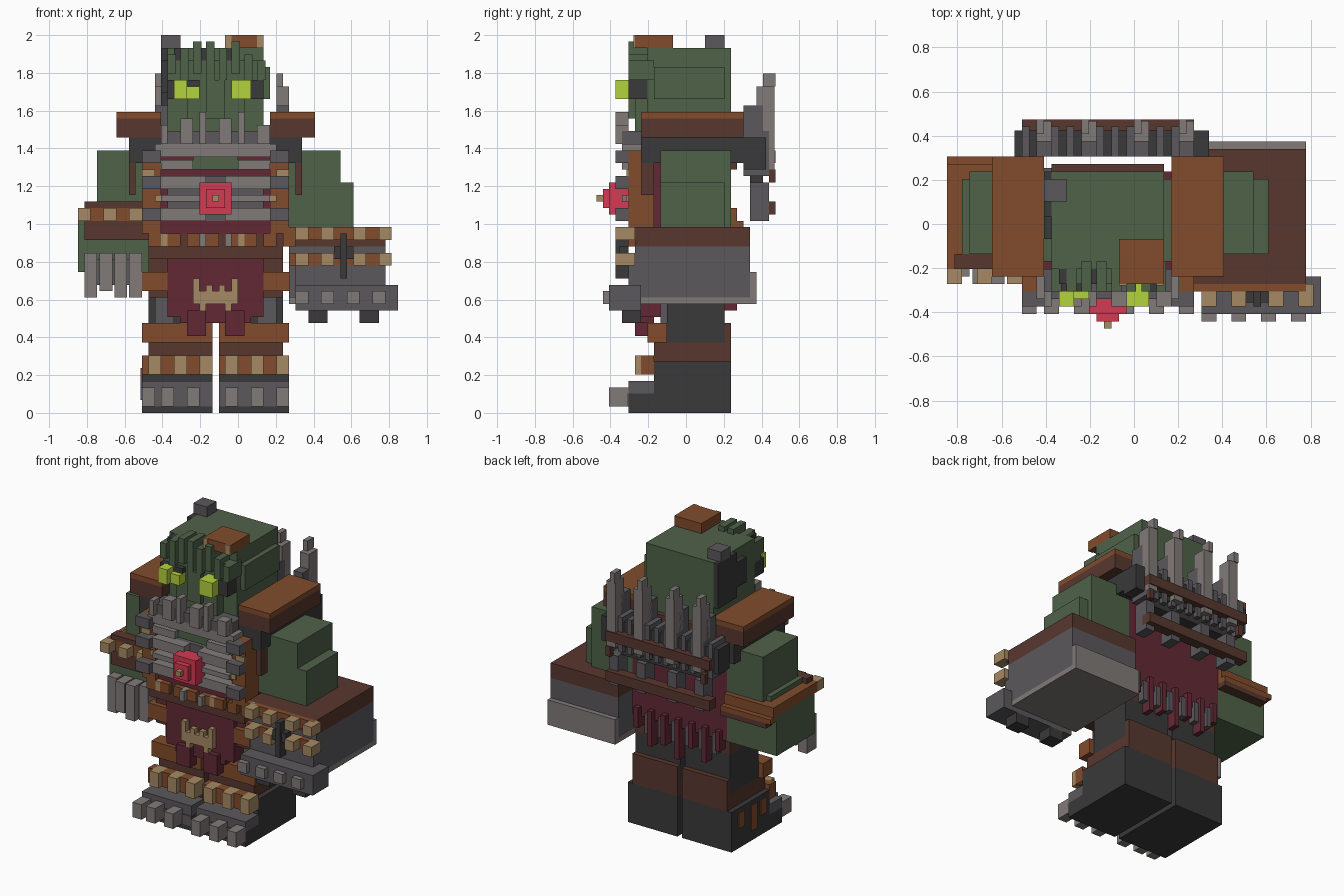
import bpy
import bmesh
from mathutils import Matrix, Vector

cube = bpy.data.objects.get("Cube")
if cube:
    bpy.data.objects.remove(cube)

UNIT = 2 / 59      # edge of one block
MIDDLE = -7        # sum of mirrored x positions (the body is off centre)


def paint(name, hex_code):
    """Make a flat material from a display colour."""
    rgb = [(int(hex_code[i:i + 2], 16) / 255) ** 2.2 for i in (0, 2, 4)]
    mat = bpy.data.materials.new(name)
    mat.use_nodes = True
    mat.diffuse_color = (*rgb, 1)
    shader = mat.node_tree.nodes["Principled BSDF"]
    shader.inputs["Base Color"].default_value = (*rgb, 1)
    shader.inputs["Roughness"].default_value = 0.9
    return mat


green = paint("skin green", "50624a")
dark = paint("charcoal", "3c3c3c")
steel = paint("steel grey", "5b595c")
bone = paint("bone grey", "807a78")
brown = paint("dark leather", "593a32")
orange = paint("tan leather", "804d30")
red = paint("dark red cloth", "622d38")
ruby = paint("gem red", "d43c54")
tan = paint("horn tan", "a58863")
lime = paint("eye lime", "b2d240")


def part(name, mat, *boxes, mirror=False):
    """One object made of boxes given as x, y and z ranges in blocks."""
    boxes = list(boxes)
    if mirror:
        boxes += [((MIDDLE - x[1], MIDDLE - x[0]), y, z) for x, y, z in boxes]
    bm = bmesh.new()
    for box in boxes:
        centre = Vector([(a + b) / 2 * UNIT for a, b in box])
        size = [(b - a) * UNIT for a, b in box]
        bmesh.ops.create_cube(bm, size=1, matrix=Matrix.Translation(centre) @ Matrix.Diagonal((*size, 1)))
    mesh = bpy.data.meshes.new(name)
    bm.to_mesh(mesh)
    bm.free()
    mesh.materials.append(mat)
    obj = bpy.data.objects.new(name, mesh)
    bpy.context.collection.objects.link(obj)
    return obj


def row(name, mat, starts, width, y, z):
    """Equal blocks repeated along x."""
    return part(name, mat, *[((x, x + width), y, z) for x in starts])


# Feet and legs
part("boots", dark, ((-3, 8), (-9, 7), (0, 3)), ((-3, 8), (-5, 7), (3, 8)), mirror=True)
part("toe_caps", steel, ((-3, 8), (-9, -5), (3, 5)), ((-3, 8), (-9.2, -9), (1, 3)), mirror=True)
row("toe_claws", bone, (-15, -12, -8, -2, 2, 6), 2, (-12, -9), (1, 4))
part("right_boot_patches", orange, *[((-15.2, -15), (y, y + 2), (low, 7)) for y, low in ((-4, 4), (-1, 2), (3, 4))])
part("boot_fringe", orange, ((-3, 8), (-7, -5), (6, 9)), mirror=True)
row("boot_studs", tan, (-14, -10, -6, -2, 2, 6), 2, (-8, -5), (6, 9))
part("boot_cuffs", brown, ((-3, 7), (-5, 7), (8, 11)), ((-3, 7), (6, 7), (11, 14)), mirror=True)
part("knee_guards", orange, ((-3, 8), (-6, -3), (11, 14)), mirror=True)
part("legs", dark, ((-3, 7), (-3, 6), (11, 19)), mirror=True)
part("thigh_plates", steel, ((3, 6), (-4, -3), (14, 19)), mirror=True)

# Hips, apron and belt
part("pelvis", brown, ((-14, 7), (-6, 6), (18, 26)))
part("hip_guards", orange, ((4, 8), (-7, -3), (19, 22)), mirror=True)
part("apron", red, ((-11, 4), (-7, -4), (15, 26)), ((-9, 2), (-7, -5), (14, 15)),
     ((-8, -5), (-8, -6), (12, 16)), ((-2, 1), (-8, -6), (12, 16)))
part("apron_emblem", tan, ((-7, 0), (-8, -7), (17, 19)),
     ((-7, -6), (-8, -7), (19, 21)), ((-5, -4), (-8, -7), (19, 20)),
     ((-6, -5), (-8, -7), (16, 17)), mirror=True)
part("belt", brown, ((-14, 7), (-8, -4), (24, 28)))
row("belt_blocks", orange, range(-14, 8, 3), 2, (-9, -7), (26, 28))
row("belt_pegs", tan, range(-12, 6, 6), 1, (-9, -7), (26, 28))
part("belt_pins", bone, ((-2, -1), (-10, -8), (26, 28)), mirror=True)
part("sash", red, ((-14, 7), (-8, -5), (28, 30)))

# Torso and tattered back cloth
part("torso", red, ((-14, 7), (-6, 7), (22, 42)))
part("back_cloth_strips", red, *[((x, x + 1), (6, 8), (low, 24)) for x, low in
                                 zip(range(-13, 7, 3), (20, 17, 19, 16, 18, 17, 20))])
row("back_cloth_tags", steel, range(-12, 6, 3), 1, (6, 7.5), (19, 23))
part("back_collar", brown, ((-11, 4), (6, 8), (38, 44)))
part("chest_straps", orange, ((5, 8), (-9, -5), (28, 41)), mirror=True)
part("strap_studs", tan, ((6, 8), (-9.3, -9), (37, 38)), ((5, 6), (-9.3, -9), (33, 34)), mirror=True)

# Rib armour and gem
part("rib_backing", steel, ((-11, 4), (-8, -6), (30, 37)))
part("lower_ribs", bone, *[((-2, end), (-10, -8), (low, high)) for low, high, end in
                           ((30, 32, 6), (33, 34, 5), (35, 37, 6))], mirror=True)
part("upper_ribs", bone, ((-13, 6), (-10, -6), (40, 42)))
part("upper_rib_sides", bone, ((0, 5), (-10, -6), (38, 39.5)), mirror=True)
part("rib_ends", steel, *[((5, 8), (-11, -9), (z, z + 2)) for z in (30, 35, 39)], mirror=True)
part("chest_gem", ruby, ((-6, -1), (-12, -9), (31, 36)), ((-5, -2), (-13, -12), (32, 35)))
part("gem_tip", tan, ((-4, -3), (-14, -13), (33, 34)))

# Shoulder pads
part("pad_supports", dark, ((5, 10), (-7, 9), (39, 43)), mirror=True)
part("shoulder_pads", brown, ((5, 12), (-7, 9), (43, 46)), mirror=True)
part("pad_tops", orange, ((5, 12), (-7, 9), (46, 47)), mirror=True)
part("pad_side_straps", brown, ((9, 10), (-7, -5), (34, 39)), mirror=True)

# Head
part("neck", green, ((-12, 5), (-5, 6), (42, 44)))
part("head", green, ((-11, 4), (-6, 7), (42, 57)), ((4, 5), (-5, 6), (49, 54)))
part("face", green, ((-11, 4), (-8, -6), (52, 55)), ((-8, 1), (-8, -6), (44, 52)),
     ((-5, -2), (-9, -8), (46, 52)), ((-7, 0), (-9, -6), (38, 40)))
part("eye_sockets", dark, ((2, 4), (-9, -6), (49, 52)), mirror=True)
part("eye_corners", dark, ((-8, -6), (-9, -8), (51, 52)))
part("eyes", lime, ((-10, -8), (-11, -8), (49, 52)), ((-8, -6), (-10, -8), (49, 51)),
     ((-1, 2), (-11, -8), (49, 52)))
part("hair_spikes", green, *[((x, x + 1.3), (-9, -5), (low, top)) for x, low, top in
                             zip(range(-11, 4, 2), (53, 52, 53, 51, 52, 53, 52, 52),
                                 (56, 57, 58, 58, 57, 58, 56, 55))])
row("hair_gaps", dark, range(-10, 2, 4), 1, (-8, -5), (55, 57))
part("cap", orange, ((-2, 4), (-8, -2), (57, 59)))
row("cap_studs", tan, (-2, 3), 1, (-8.2, -8), (57, 59))
part("side_knob", steel, ((-12, -9), (3, 6), (57, 59)))
part("side_patch", dark, ((-12, -11), (1, 7), (48, 57)), ((-12, -11), (-2, 1), (50, 55)))
part("jaw_guard", steel, ((-12, 5), (-10, -6), (42, 44)))
part("tusks", bone, *[((x, x + 1 + x % 2), (-11, -9), (42, top))
                      for x, top in zip(range(-12, 4, 3), (45, 46, 47, 46, 47, 45))])

# Left arm with the huge armoured fist
part("left_upper_arm", green, ((7, 16), (-4, 7), (29, 41)), ((16, 18), (-4, 6), (29, 36)))
part("left_arm_cover", brown, ((8, 23), (-8, 10), (26, 29)))
part("left_fist", steel, ((8, 23), (-8, 10), (18, 26)))
part("fist_base", bone, ((8, 23), (-7, 11), (17, 18)), ((8, 23), (10, 11), (18, 22)))
part("fist_bands", orange, ((8, 23), (-9, -8), (27, 29)), ((8, 23), (-9, -8), (23, 25)))
row("fist_studs", tan, (9, 13, 18, 22), 2, (-11, -8), (27, 29))
row("fist_lower_studs", tan, (9, 13, 18, 22), 2, (-11, -8), (23, 25))
part("knuckle_bar", steel, ((9, 25), (-12, -7), (16, 20)), ((9, 23), (-9, -8), (20, 23)))
row("knuckles", bone, range(9, 24, 4), 2, (-13, -11), (17, 19))
row("fist_claws", dark, (11, 19), 3, (-10, -7), (14, 16))
part("fist_chain", dark, ((16, 17), (-11, -9), (21, 28)), ((15, 18), (-10.5, -9), (24, 26)))

# Right arm with bracer and hand
part("right_upper_arm", green, ((-22, -14), (-4, 7), (29, 41)), ((-23, -22), (-4, 6), (29, 33)))
part("bracer", brown, ((-24, -14), (-6, -4), (27, 30)), ((-24, -14), (-6, -4), (32, 33)),
     ((-24, -14), (7, 9), (28, 29)))
part("bracer_rim", orange, ((-25, -14), (-6, 8), (30, 32)), ((-25, -14), (7, 9), (29, 30)))
row("bracer_studs", tan, (-25, -21, -17), 2, (-8, -6), (30, 32))
part("right_hand", green, ((-25, -14), (-5, 7), (22, 30)))
part("fingers", bone, *[((x, x + 2), (front, -4), (low, 25)) for x, front, low in
                        ((-24, -7, 18), (-21.6, -8, 19), (-19.3, -8, 18), (-17, -7, 18))])
part("finger_backing", steel, ((-23, -16), (-6, -4), (20, 24)))

# Spiked rack on the back
part("rack_panel", dark, ((-16, 10), (9, 12.5), (38, 43)), ((-13, 6), (10, 12), (36, 38)))
row("rack_slats", steel, range(-15, 9, 2), 1, (9, 13), (37, 44))
part("rack_steps", steel, *[((x, x + 2), (9, 12), (43, 48)) for x in (-13, -7, 0, 6)])
row("rack_spikes", bone, (-13, -7, 0, 6), 2, (11, 13.8), (38, 51))
row("spike_tips", bone, (-13, -7, 0, 6), 1, (12, 14), (51, 53))
row("lower_spikes", steel, (-13, -7, 0, 6), 2, (10, 13), (30, 36))
part("rack_bars", brown, ((-15, 8), (12, 14), (39, 41)), ((-15, 8), (12, 14), (31, 33)))
row("rack_clasps", brown, (-14, 7), 1, (13, 14), (36, 38))
